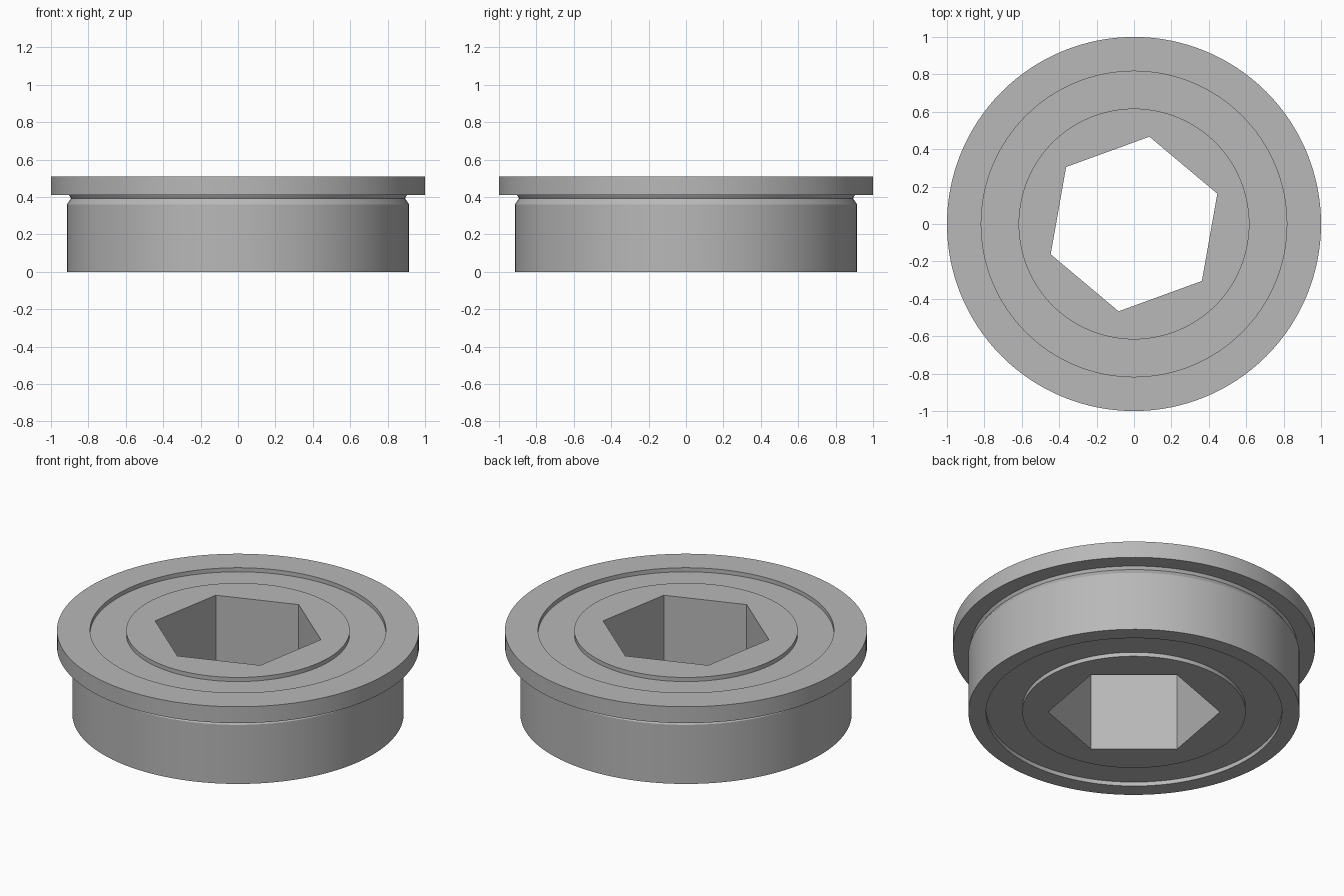
import bpy
import bmesh
from math import pi, cos, sin, radians

cube = bpy.data.objects.get("Cube")
if cube:
    bpy.data.objects.remove(cube)

HEIGHT = 0.51
FLANGE_Z = 0.41     # underside of the flange
RECESS = 0.025      # depth of the sunken shields
HUB_R = 0.617
RACE_R = 0.817
HEX_R = 0.474
SEGMENTS = 128

steel = bpy.data.materials.new("steel grey")
steel.use_nodes = True
grey = (0.48, 0.48, 0.48, 1)
steel.diffuse_color = grey
steel.node_tree.nodes["Principled BSDF"].inputs["Base Color"].default_value = grey


def finish(name, bm):
    bmesh.ops.recalc_face_normals(bm, faces=bm.faces)
    mesh = bpy.data.meshes.new(name)
    bm.to_mesh(mesh)
    bm.free()
    mesh.materials.append(steel)
    obj = bpy.data.objects.new(name, mesh)
    bpy.context.collection.objects.link(obj)
    bpy.ops.object.select_all(action='DESELECT')
    obj.select_set(True)
    bpy.context.view_layer.objects.active = obj
    bpy.ops.object.shade_smooth_by_angle(angle=radians(25))
    return obj


def lathe(name, profile):
    """Turn a closed (radius, z) profile around the z axis."""
    bm = bmesh.new()
    verts = [bm.verts.new((r, 0, z)) for r, z in profile]
    edges = [bm.edges.new((verts[i - 1], verts[i])) for i in range(len(verts))]
    bmesh.ops.spin(bm, geom=verts + edges, cent=(0, 0, 0), axis=(0, 0, 1),
                   angle=2 * pi, steps=SEGMENTS, use_merge=True)
    bmesh.ops.remove_doubles(bm, verts=bm.verts, dist=0.0001)
    return finish(name, bm)


# Flanged outer ring with a small relief groove under the flange
lathe("outer_ring", [
    (RACE_R, 0), (0.915, 0), (0.915, 0.36), (0.893, 0.393), (0.903, FLANGE_Z),
    (1, FLANGE_Z), (1, HEIGHT), (RACE_R, HEIGHT)])

# Sunken shields filling the gap between ring and hub
lathe("shields", [
    (HUB_R, RECESS), (RACE_R, RECESS),
    (RACE_R, HEIGHT - RECESS), (HUB_R, HEIGHT - RECESS)])


# Hub with a hexagonal bore, built from a round and a six-sided wall
def wall(bm, radius, sides, start):
    rims = []
    for z in (0, HEIGHT):
        rims.append([bm.verts.new((radius * cos(start + 2 * pi * i / sides),
                                   radius * sin(start + 2 * pi * i / sides), z))
                     for i in range(sides)])
    low, high = rims
    for i in range(sides):
        bm.faces.new((low[i - 1], low[i], high[i], high[i - 1]))
    return [[bm.edges.get((rim[i - 1], rim[i])) for i in range(sides)] for rim in rims]


bm = bmesh.new()
outer = wall(bm, HUB_R, SEGMENTS, 0)
bore = wall(bm, HEX_R, 6, radians(20))
for round_rim, hex_rim in zip(outer, bore):
    bmesh.ops.triangle_fill(bm, edges=round_rim + hex_rim, use_beauty=True)
finish("hub", bm)
